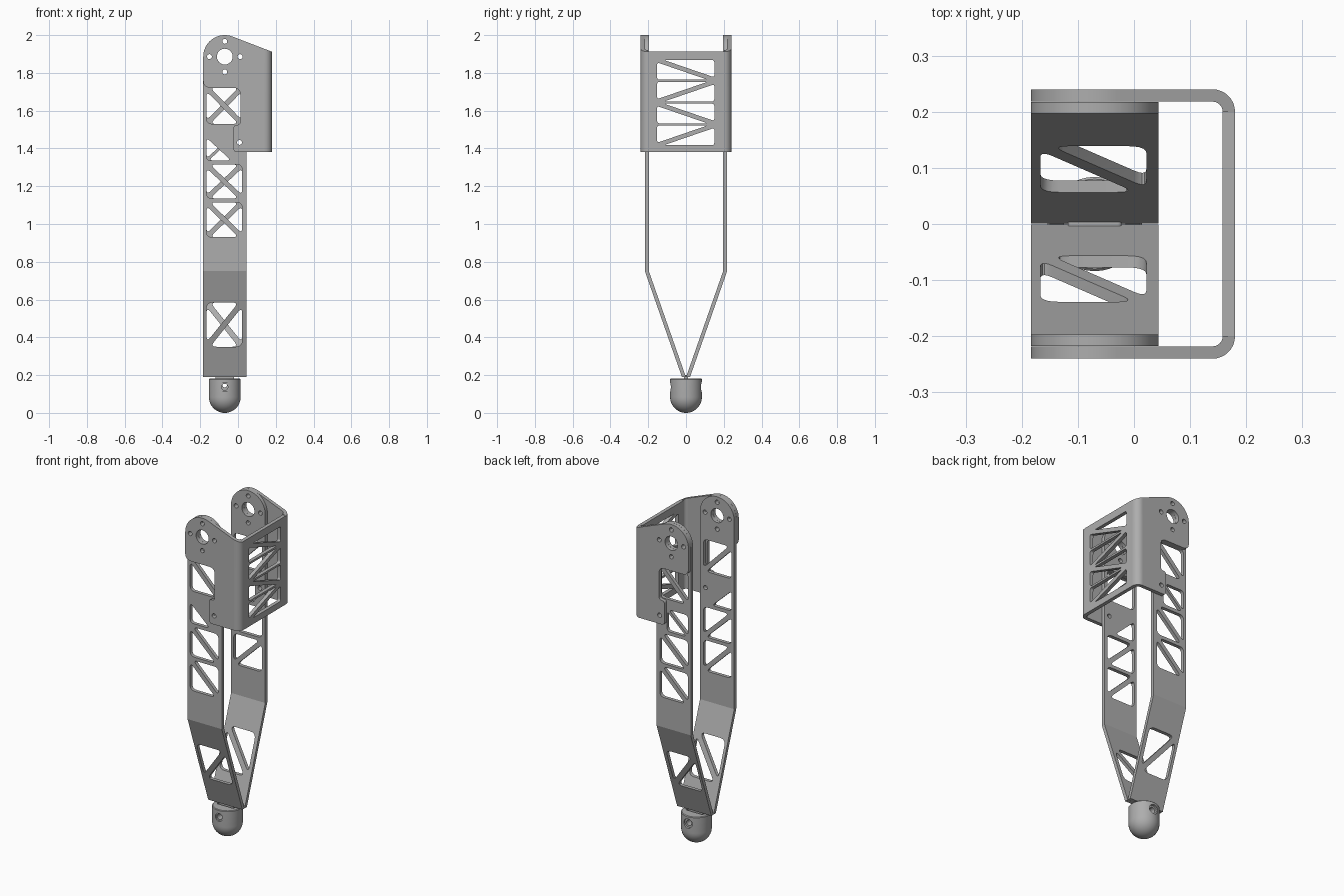
import bpy, bmesh, math
from mathutils import Vector, Matrix

cube = bpy.data.objects.get("Cube")
if cube:
    bpy.data.objects.remove(cube, do_unlink=True)

grey = bpy.data.materials.new("machined grey")
grey.use_nodes = True
grey.diffuse_color = (0.42, 0.42, 0.42, 1)
grey.node_tree.nodes["Principled BSDF"].inputs["Base Color"].default_value = (0.42, 0.42, 0.42, 1)

# shared sizes
LEFT, RIGHT = -0.184, 0.044          # strip edges
MID, PIVOT_Z, R = -0.07, 1.886, 0.114
BEND_Z, FOOT_Z = 0.75, 0.19
WALL = 0.021
STRIP_Y, SIDE_Y = 0.207, 0.229


def link(name, mesh):
    ob = bpy.data.objects.new(name, mesh)
    bpy.context.collection.objects.link(ob)
    return ob


def finish(ob):
    me = ob.data
    me.materials.clear()
    me.materials.append(grey)
    me.shade_smooth()
    me.set_sharp_from_angle(angle=math.radians(32))


def baked(ob):
    dg = bpy.context.evaluated_depsgraph_get()
    return bpy.data.meshes.new_from_object(ob.evaluated_get(dg))


def arc(cx, cy, r, a0, a1, n):
    return [(cx + r * math.cos(math.radians(a0 + (a1 - a0) * i / n)),
             cy + r * math.sin(math.radians(a0 + (a1 - a0) * i / n))) for i in range(n + 1)]


def circle(cx, cy, r):
    return arc(cx, cy, r, 0, 345, 23)


def rounded(points, trim, steps=5):
    """Round each corner of a loop by trimming its edges."""
    out, n = [], len(points)
    for i in range(n):
        p, a, b = (Vector(points[k % n]) for k in (i, i - 1, i + 1))
        t = trim[i] if isinstance(trim, list) else trim
        if t == 0:
            out.append(tuple(p))
            continue
        s = p + (a - p).normalized() * min(t, 0.45 * (a - p).length)
        e = p + (b - p).normalized() * min(t, 0.45 * (b - p).length)
        for k in range(steps + 1):
            f = k / steps
            out.append(tuple(s * (1 - f) ** 2 + p * 2 * f * (1 - f) + e * f * f))
    return out


def truss(u0, u1, v0, v1, rising, gap, trim, lower=True, upper=True):
    """Two rounded triangles with a diagonal bar between them."""
    gu, gv = gap * (u1 - u0), gap * (v1 - v0)
    tris = []
    if lower:
        tris.append([(u0, v1 - gv), (u0, v0), (u1 - gu, v0)])
    if upper:
        tris.append([(u0 + gu, v1), (u1, v1), (u1, v0 + gv)])
    if rising:
        tris = [[(u0 + u1 - u, v) for u, v in t] for t in tris]
    return [rounded(t, trim) for t in tris]


def plate(name, loops, thickness, place):
    """Fill outline and hole loops, thicken, and move into place."""
    cu = bpy.data.curves.new(name, 'CURVE')
    cu.dimensions, cu.fill_mode, cu.extrude = '2D', 'BOTH', thickness / 2
    for loop in loops:
        sp = cu.splines.new('POLY')
        sp.points.add(len(loop) - 1)
        for pt, (u, v) in zip(sp.points, loop):
            pt.co = (u, v, 0, 1)
        sp.use_cyclic_u = True
    tmp = link(name + "_outline", cu)
    bpy.context.view_layer.update()
    me = baked(tmp)
    bpy.data.objects.remove(tmp, do_unlink=True)
    bm = bmesh.new()
    bm.from_mesh(me)
    bmesh.ops.remove_doubles(bm, verts=bm.verts, dist=0.00005)
    for v in bm.verts:
        v.co = place(*v.co)
    bmesh.ops.recalc_face_normals(bm, faces=bm.faces)
    bm.to_mesh(me)
    bm.free()
    ob = link(name, me)
    finish(ob)
    return ob


# bearing hole, its bolt circle and the lower bolt hole
pivot_holes = [circle(MID, PIVOT_Z, 0.042)]
pivot_holes += [circle(MID + 0.081 * dx, PIVOT_Z + 0.081 * dz, 0.013)
                for dx, dz in ((1, 0), (-1, 0), (0, 1), (0, -1))]
lower_bolt = circle(0.008, 1.432, 0.013)
slope = (PIVOT_Z + 0.106 - 1.912) / (MID + 0.041 - 0.18)


def top_edge(x):
    return 1.912 + slope * (x - 0.18)


# bracket cheek outline
cheek = arc(MID, PIVOT_Z, R, 69, 180, 20)
cheek += rounded([(LEFT, 1.80), (LEFT, 1.72), (0.012, 1.72), (0.012, 1.525),
                  (-0.024, 1.525), (-0.024, 1.38), (0.14, 1.38), (0.14, top_edge(0.14))],
                 [0, 0.045, 0.035, 0.02, 0.02, 0.02, 0, 0])

slope_y = (STRIP_Y - 0.011) / (BEND_Z - FOOT_Z)
X0, X1 = -0.167, 0.022

for side, label in ((-1, "front"), (1, "back")):
    back = side > 0
    # straight upper strip
    upper = arc(MID, PIVOT_Z, R, 0, 180, 32) + [(LEFT, BEND_Z), (RIGHT, BEND_Z)]
    holes = pivot_holes + [lower_bolt]
    for z0, z1 in ((1.53, 1.722), (1.135, 1.315), (0.93, 1.115)):
        holes = holes + truss(X0, X1, z0, z1, back, 0.1, 0.03)
    holes = holes + truss(X0, -0.025, 1.336, 1.468, back, 0.08, 0.025, upper=back)
    plate(label + "_upper_strip", [upper] + holes, WALL,
          lambda u, v, w: (u, side * STRIP_Y + w, v))
    # slanted lower strip
    lower = [(LEFT, FOOT_Z), (RIGHT, FOOT_Z), (RIGHT, BEND_Z), (LEFT, BEND_Z)]
    plate(label + "_lower_strip", [lower] + truss(X0, X1, 0.35, 0.585, not back, 0.1, 0.035), WALL,
          lambda u, v, w: (u, side * (STRIP_Y + (v - BEND_Z) * slope_y) + w, v))
    # bracket cheek
    plate(label + "_bracket_cheek", [cheek] + pivot_holes + [lower_bolt], 0.022,
          lambda u, v, w: (u, side * SIDE_Y + w, v))
    # rounded bracket bend, with its top following the slope
    ring = arc(0.14, 0.2, 0.04, 0, 90, 8) + arc(0.14, 0.2, 0.018, 90, 0, 8)
    plate(label + "_bracket_bend", [ring], 2,
          lambda u, v, w: (u, side * v, top_edge(u) if w > 0 else 1.38))

# bracket web with zigzag cut-outs
web = [(-0.2, 1.38), (0.2, 1.38), (0.2, 1.914), (-0.2, 1.914)]
cells = []
for i in range(4):
    top = 1.868 - 0.1155 * i
    cells += truss(-0.153, 0.15, top - 0.104, top, i % 2 == 1, 0.12, 0.014)
plate("bracket_web", [web] + cells, 0.022, lambda u, v, w: (0.169 + w, u, v))

# rounded foot, spun from its profile
RF, TOP = 0.084, 0.182
bm = bmesh.new()
profile = arc(0, RF, RF, -90, 0, 12) + [(RF, TOP - 0.004), (RF - 0.004, TOP), (0, TOP)]
vs = [bm.verts.new((max(r, 0), 0, z)) for r, z in profile]
es = [bm.edges.new(p) for p in zip(vs, vs[1:])]
bmesh.ops.spin(bm, geom=vs + es, cent=(0, 0, 0), axis=(0, 0, 1),
               angle=math.tau, steps=40, use_duplicate=False)
bmesh.ops.remove_doubles(bm, verts=bm.verts, dist=0.0001)
bmesh.ops.recalc_face_normals(bm, faces=bm.faces)
me = bpy.data.meshes.new("foot")
bm.to_mesh(me)
bm.free()
foot = link("foot", me)
foot.location.x = MID


def cutter(name, build):
    bm = bmesh.new()
    build(bm)
    me = bpy.data.meshes.new(name)
    bm.to_mesh(me)
    bm.free()
    ob = link(name, me)
    ob.hide_render = True
    return ob


def pin(radius, y, length):
    m = Matrix.Translation((MID, y, 0.137)) @ Matrix.Rotation(math.pi / 2, 4, 'X')
    return lambda bm: bmesh.ops.create_cone(bm, cap_ends=True, segments=24, radius1=radius,
                                            radius2=radius, depth=length, matrix=m)


def box(sx, sy, sz, z):
    m = Matrix.Translation((MID, 0, z)) @ Matrix.Diagonal((sx, sy, sz, 1))
    return lambda bm: bmesh.ops.create_cube(bm, size=1, matrix=m)


# cross pin hole, counterbore and top slot in the foot
cutters = [cutter("slot_cutter", box(0.11, 0.044, 0.1, 0.185)),
           cutter("pin_cutter", pin(0.017, 0, 0.3)),
           cutter("counterbore_cutter", pin(0.028, 0.095, 0.05)),
           cutter("front_recess_cutter", pin(0.024, -0.09, 0.03))]
for c in cutters:
    mod = foot.modifiers.new(c.name, 'BOOLEAN')
    mod.operation, mod.solver, mod.object = 'DIFFERENCE', 'EXACT', c
bpy.context.view_layer.update()
result = baked(foot)
foot.modifiers.clear()
foot.data = result
for c in cutters:
    bpy.data.objects.remove(c, do_unlink=True)
finish(foot)

# tongue joining the strips to the foot, with its pin hole
tongue = rounded([(MID - 0.048, 0.125), (MID + 0.048, 0.125),
                  (MID + 0.048, 0.2), (MID - 0.048, 0.2)], 0.008)
plate("foot_tongue", [tongue, circle(MID, 0.147, 0.012)], 0.022, lambda u, v, w: (u, w, v))
